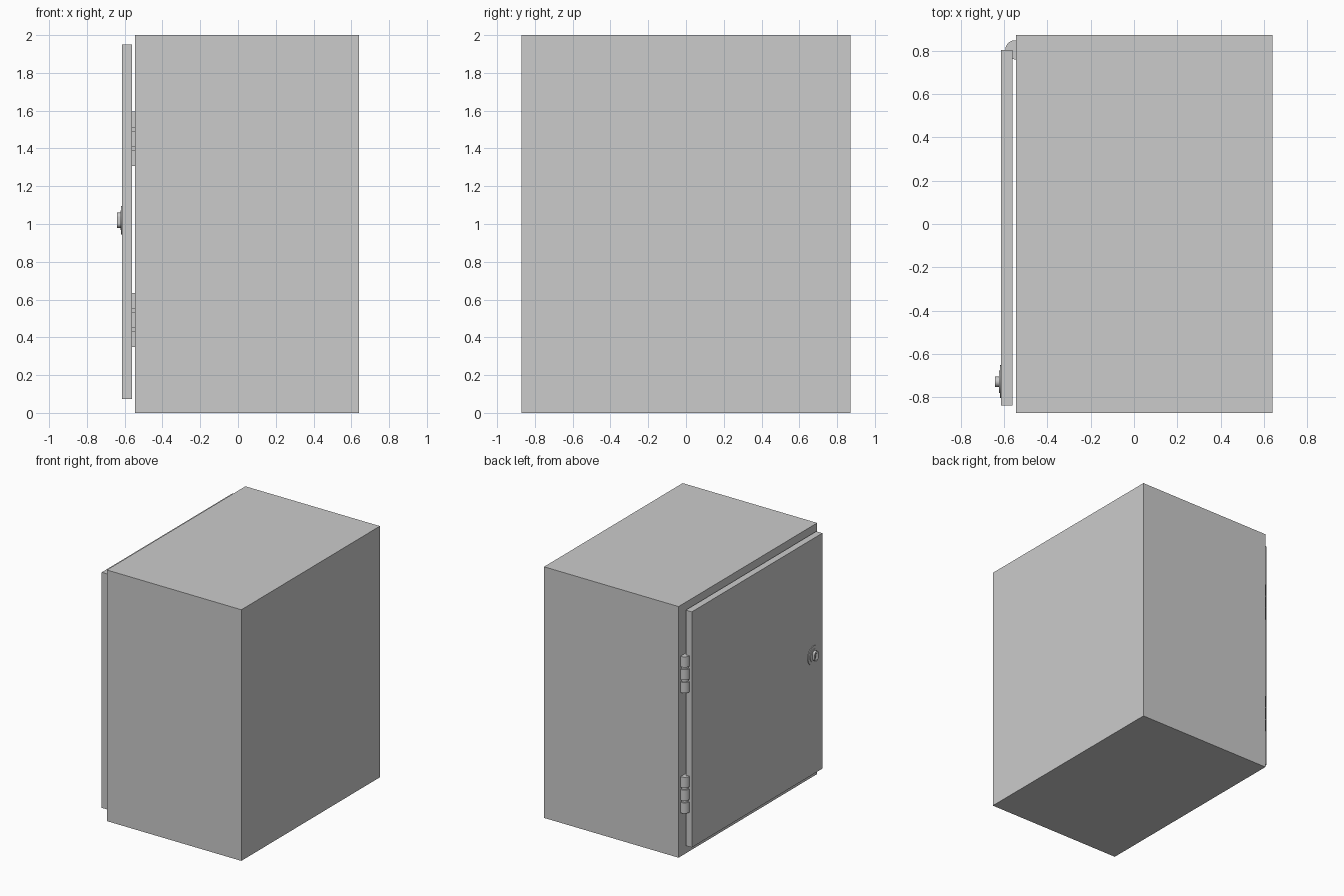
import bpy, bmesh, math
from mathutils import Vector

if "Cube" in bpy.data.objects:
    bpy.data.objects.remove(bpy.data.objects["Cube"])


def finish(name, bm, smooth=False):
    bmesh.ops.recalc_face_normals(bm, faces=bm.faces)
    mesh = bpy.data.meshes.new(name)
    bm.to_mesh(mesh)
    bm.free()
    ob = bpy.data.objects.new(name, mesh)
    bpy.context.collection.objects.link(ob)
    if smooth:
        bpy.ops.object.select_all(action='DESELECT')
        ob.select_set(True)
        bpy.context.view_layer.objects.active = ob
        bpy.ops.object.shade_smooth_by_angle(angle=math.radians(30))
    return ob


def box(name, lo, hi):
    bm = bmesh.new()
    bmesh.ops.create_cube(bm, size=1)
    for v in bm.verts:
        v.co = Vector([lo[i] + (v.co[i] + 0.5) * (hi[i] - lo[i]) for i in range(3)])
    return finish(name, bm)


def prism(name, points, direction):
    """Extrude a closed 3D outline along a direction."""
    bm = bmesh.new()
    face = bm.faces.new([bm.verts.new(p) for p in points])
    ext = bmesh.ops.extrude_face_region(bm, geom=[face], use_keep_orig=True)
    verts = [g for g in ext['geom'] if isinstance(g, bmesh.types.BMVert)]
    bmesh.ops.translate(bm, verts=verts, vec=direction)
    return finish(name, bm, True)


def stadium(x, y, z, r, half, n=12):
    """Upright rounded slot outline in the door plane; half = 0 gives a circle."""
    pts = []
    for side in (0, 1):
        for i in range(n + (1 if half else 0)):
            a = math.pi * (side + i / n)
            pts.append((x, y + r * math.cos(a),
                        z + r * math.sin(a) + (half if side == 0 else -half)))
    return pts


def hinge_outline(r, z):
    """Half-round knuckle whose flat side sits on the cabinet."""
    pts = [(-0.544, 0.804 - r, z)]
    for i in range(13):
        a = math.pi * (1.5 - i / 12)
        pts.append((-0.55 + r * math.cos(a), 0.804 + r * math.sin(a), z))
    return pts + [(-0.544, 0.804 + r, z)]


# Cabinet and door
box("cabinet_body", (-0.545, -0.872, 0), (0.64, 0.872, 2))
box("door", (-0.614, -0.838, 0.074), (-0.561, 0.804, 1.95))

# Two hinges with three knuckles each and a slimmer pin
for label, base in (("lower", 0.348), ("upper", 1.307)):
    prism(f"{label}_hinge_pin", hinge_outline(0.033, base + 0.01), (0, 0, 0.268))
    for k in range(3):
        prism(f"{label}_hinge_knuckle_{k + 1}",
              hinge_outline(0.044, base + k * 0.102), (0, 0, 0.084))

# Lock: round plate with a raised rim, oblong knob and key slot
Y, Z = -0.728, 1.02
prism("lock_plate", stadium(-0.613, Y, Z, 0.076, 0, 20), (-0.006, 0, 0))
prism("lock_collar", stadium(-0.613, Y, Z, 0.052, 0, 20), (-0.010, 0, 0))
knob = prism("lock_knob", stadium(-0.613, Y, Z, 0.024, 0.016), (-0.028, 0, 0))
cutter = prism("key_slot_cutter", stadium(-0.65, Y, Z, 0.008, 0.014), (0.02, 0, 0))
cutter.hide_render = True
cutter.hide_set(True)
mod = knob.modifiers.new("key_slot", 'BOOLEAN')
mod.operation = 'DIFFERENCE'
mod.object = cutter
